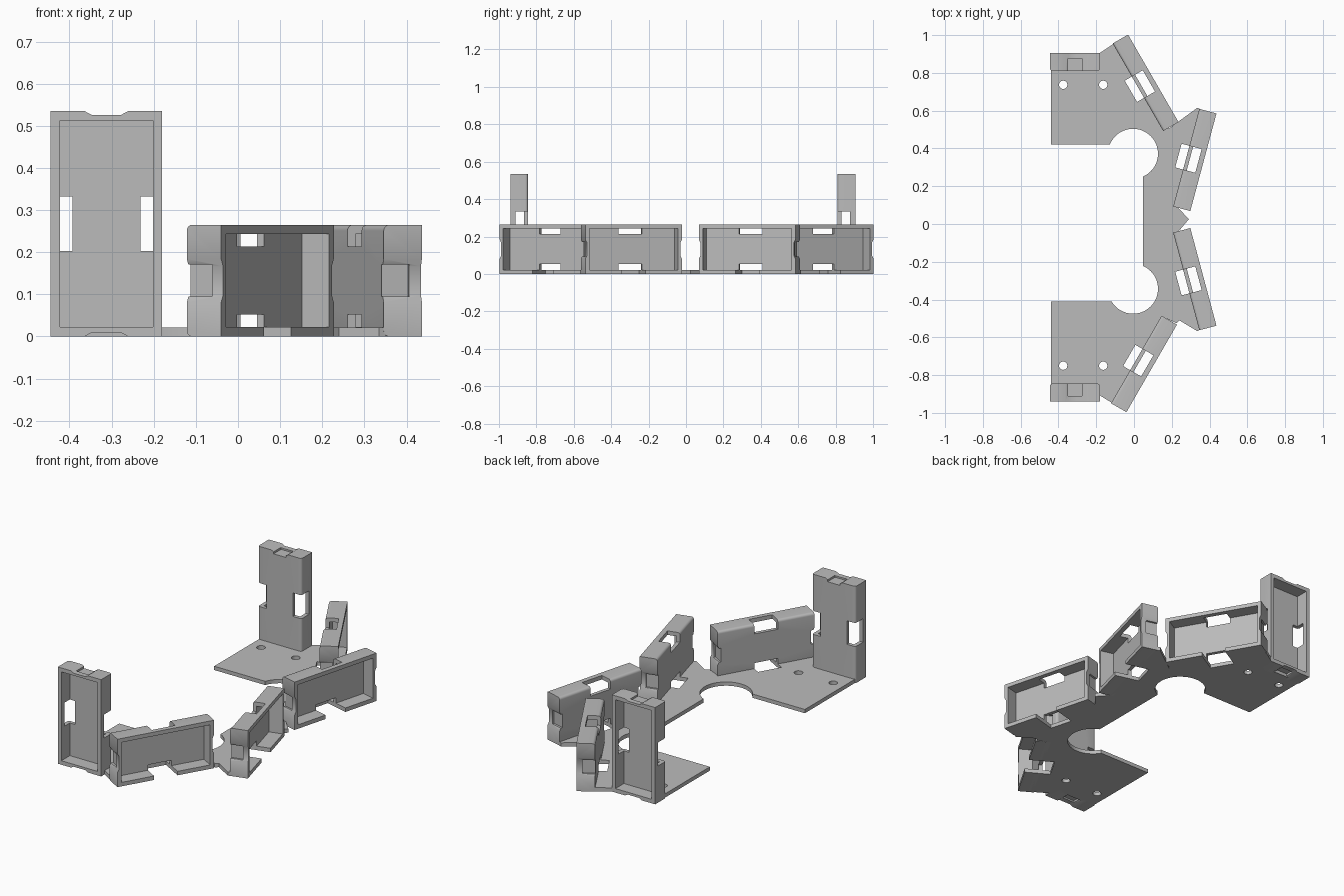
import bpy, bmesh, math
from mathutils import Matrix, Vector

if "Cube" in bpy.data.objects:
    bpy.data.objects.remove(bpy.data.objects["Cube"])

grey = bpy.data.materials.new("plain grey")
grey.use_nodes = True
grey.diffuse_color = (0.5, 0.5, 0.5, 1)
grey.node_tree.nodes["Principled BSDF"].inputs["Base Color"].default_value = (0.5, 0.5, 0.5, 1)

LENGTH, WIDTH, DEPTH, WALL = 0.535, 0.265, 0.094, 0.022
PLATE = 0.021


def prism(name, points, direction, material=grey):
    """Extrude a closed 3D polygon along a direction."""
    bm = bmesh.new()
    face = bm.faces.new([bm.verts.new(p) for p in points])
    side = bmesh.ops.extrude_face_region(bm, geom=[face])
    verts = [g for g in side["geom"] if isinstance(g, bmesh.types.BMVert)]
    bmesh.ops.translate(bm, verts=verts, vec=direction)
    bmesh.ops.recalc_face_normals(bm, faces=bm.faces)
    mesh = bpy.data.meshes.new(name)
    bm.to_mesh(mesh)
    bm.free()
    mesh.materials.append(material)
    obj = bpy.data.objects.new(name, mesh)
    bpy.context.collection.objects.link(obj)
    return obj


def box(x, y, z):
    """Cutter box from three (low, high) ranges."""
    pts = [(x[0], y[0], z[0]), (x[1], y[0], z[0]), (x[1], y[1], z[0]), (x[0], y[1], z[0])]
    return prism("cutter", pts, (0, 0, z[1] - z[0]))


def disc(x, y, r, sides):
    """Upright round cutter."""
    angles = [2 * math.pi * i / sides for i in range(sides)]
    return prism("cutter", [(x + r * math.cos(a), y + r * math.sin(a), -0.1) for a in angles], (0, 0, 0.2))


def carve(obj, cutters):
    """Subtract all cutters, keep the resulting mesh, drop the cutters."""
    for c in cutters:
        c.hide_render = True
        mod = obj.modifiers.new("cut", "BOOLEAN")
        mod.operation, mod.solver, mod.object = "DIFFERENCE", "EXACT", c
    bpy.context.view_layer.update()
    graph = bpy.context.evaluated_depsgraph_get()
    mesh = bpy.data.meshes.new_from_object(obj.evaluated_get(graph))
    obj.modifiers.clear()
    obj.data = mesh
    for c in cutters:
        bpy.data.objects.remove(c)


def tray(name, matrix, lying):
    """Open tray: length on x, opening to +y, width on z."""
    hx, hy, hz, r = LENGTH / 2, DEPTH / 2, WIDTH / 2, 0.014
    profile = [(hy, -hz), (hy, hz)]
    for sign in (1, -1):
        arc = [(-hy + r - r * math.sin(a), sign * (hz - r + r * math.cos(a)))
               for a in [math.pi / 2 * i / 5 for i in range(6)]]
        profile += arc if sign > 0 else arc[::-1]
    obj = prism(name, [(-hx, y, z) for y, z in profile], (LENGTH, 0, 0))

    # recess
    cutters = [box((-hx + WALL, hx - WALL), (-hy + 0.02, 1), (-hz + WALL, hz - WALL))]
    # strap slots through both long walls
    inner = hz - WALL - 0.03
    cutters.append(box((-0.065, 0.065), (-0.2, 0.02), (inner, 0.3)))
    cutters.append(box((-0.065, 0.065), (-0.2, 0.2 if lying else 0.02), (-0.3, -inner)))
    # shallow flared dip and blind pocket on both ends
    for s in (1, -1):
        dip = [(s * (hx - 0.009), -0.1, -0.035), (s * (hx - 0.009), -0.1, 0.035),
               (s * (hx + 0.01), -0.1, 0.07), (s * (hx + 0.01), -0.1, -0.07)]
        cutters.append(prism("cutter", dip, (0, 0.2, 0)))
        xs = sorted((s * (hx - 0.018), s * (hx + 0.02)))
        cutters.append(box(xs, (-0.1, 0.018), (-0.038, 0.038)))
    carve(obj, cutters)
    obj.data.transform(matrix)
    return obj


# lying trays around the curved side: centre and outward angle
lying = {
    "back_corner_tray": (0.0615, 0.7475, 30),
    "back_side_tray": (0.322, 0.339, -15),
    "front_side_tray": (0.322, -0.292, 15),
    "front_corner_tray": (0.053, -0.741, -30),
}
parts, slots = [], []
for name, (x, y, angle) in lying.items():
    m = Matrix.Translation((x, y, WIDTH / 2)) @ Matrix.Rotation(math.radians(angle - 90), 4, "Z")
    parts.append(tray(name, m, True))
    slot = box((-0.065, 0.065), (-0.09, 0.2), (-0.3, 0))
    slot.data.transform(m)
    slots.append(slot)

# standing trays at both ends
for name, y, turn in (("back_standing_tray", 0.858, 0), ("front_standing_tray", -0.892, 180)):
    m = (Matrix.Translation((-0.3125, y, LENGTH / 2)) @ Matrix.Rotation(math.radians(turn), 4, "Z")
         @ Matrix.Rotation(math.radians(90), 4, "Y"))
    parts.append(tray(name, m, False))

# base plate with strap slots, round bays and screw holes
outline = [(-0.44, 0.42), (-0.44, 0.83), (-0.185, 0.83), (-0.185, 0.903), (-0.11, 0.953),
           (-0.08, 0.955), (0.185, 0.505), (0.225, 0.535), (0.335, 0.615), (0.37, 0.6), (0.235, 0.085),
           (0.29, 0.025), (0.235, -0.04), (0.37, -0.55), (0.335, -0.567), (0.24, -0.51),
           (0.225, -0.525), (0.17, -0.5), (-0.09, -0.95), (-0.12, -0.945), (-0.185, -0.905),
           (-0.185, -0.86), (-0.44, -0.86), (-0.44, -0.41), (0.048, -0.41), (0.048, 0.42)]
plate = prism("base_plate", [(x, y, 0) for x, y in outline], (0, 0, PLATE))
holes = [disc(-0.005, y, 0.132, 48) for y in (0.372, -0.343)]
holes += [disc(x, y, 0.022, 24) for x in (-0.375, -0.163) for y in (0.737, -0.75)]
carve(plate, slots + holes)
parts.append(plate)

# smooth the rounded edges, keep corners sharp
bpy.ops.object.select_all(action="DESELECT")
for p in parts:
    p.select_set(True)
bpy.context.view_layer.objects.active = plate
bpy.ops.object.shade_smooth_by_angle(angle=math.radians(30))
